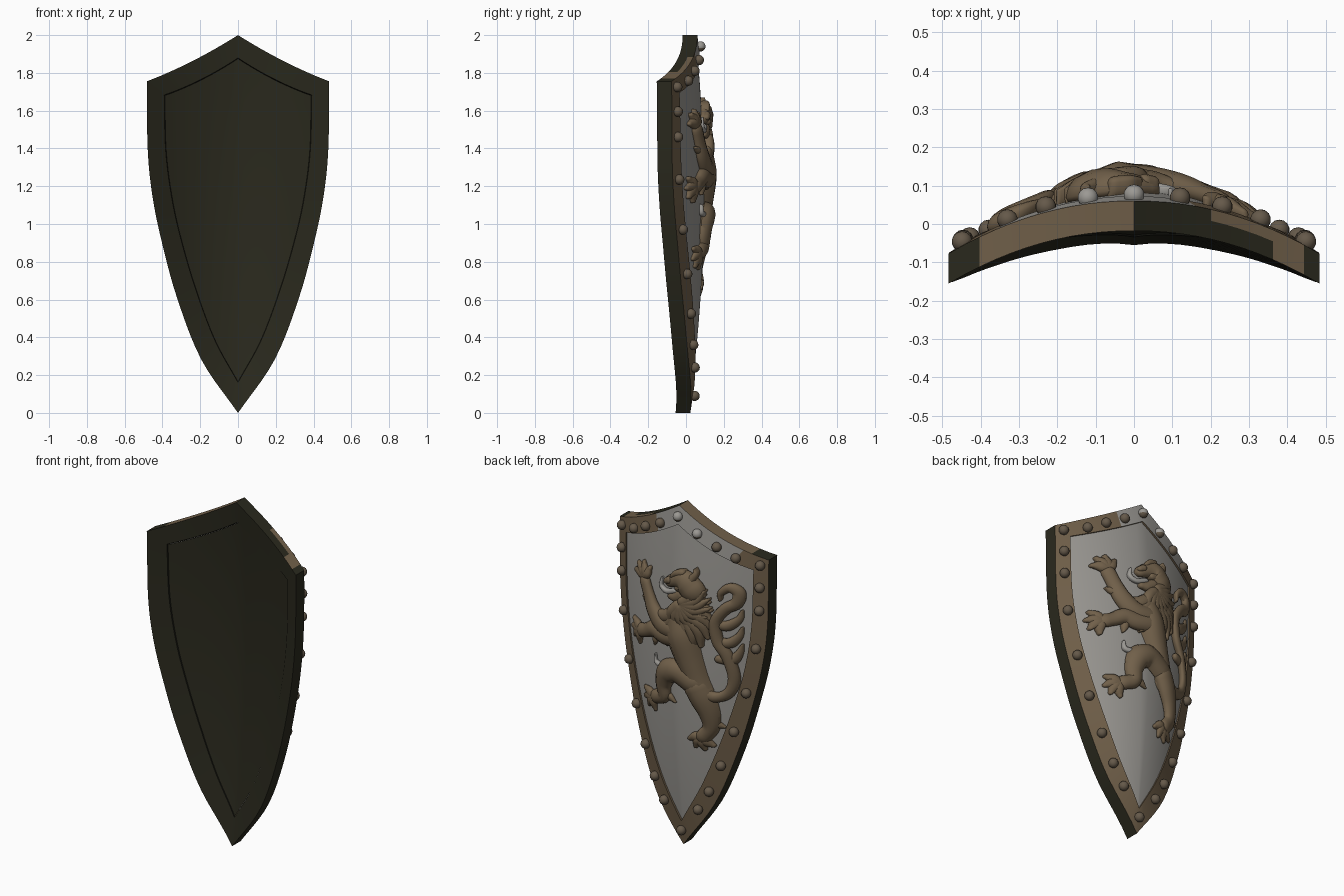
import bpy, bmesh, math

if "Cube" in bpy.data.objects:
    bpy.data.objects.remove(bpy.data.objects["Cube"])


def material(name, rgb):
    m = bpy.data.materials.new(name)
    m.diffuse_color = (*rgb, 1)
    m.use_nodes = True
    m.node_tree.nodes["Principled BSDF"].inputs["Base Color"].default_value = m.diffuse_color
    return m


DARK = material("dark olive", (0.023, 0.022, 0.0125))
GROOVE = material("groove black", (0.012, 0.012, 0.008))
BROWN = material("bronze brown", (0.165, 0.117, 0.068))
RIVET = material("rivet bronze", (0.13, 0.10, 0.068))
STEEL = material("grey steel", (0.33, 0.318, 0.295))


def front_y(x, z):
    """Front face of the bowed plate, tighter toward the tip, with a faint crease."""
    bow = 0.56 + 0.23 * (1.75 - z)
    return 0.027 - 0.062 * (z - 1.15) ** 2 - 0.06 * abs(x) - bow * x * x


def smooth_path(pts, steps):
    """Catmull-Rom samples through points of any dimension."""
    ext = [[2 * a - b for a, b in zip(pts[0], pts[1])], *pts,
           [2 * a - b for a, b in zip(pts[-1], pts[-2])]]
    out = []
    for i in range(len(pts) - 1):
        for k in range(steps):
            t = k / steps
            out.append([0.5 * (2 * b + (c - a) * t + (2 * a - 5 * b + 4 * c - d) * t * t
                               + (3 * b - a - 3 * c + d) * t ** 3)
                        for a, b, c, d in zip(*ext[i:i + 4])])
    return out + [list(pts[-1])]


def finish(name, bm, mats, angle=35):
    bmesh.ops.remove_doubles(bm, verts=bm.verts, dist=1e-5)
    bmesh.ops.recalc_face_normals(bm, faces=bm.faces)
    me = bpy.data.meshes.new(name)
    bm.to_mesh(me)
    bm.free()
    for m in mats:
        me.materials.append(m)
    ob = bpy.data.objects.new(name, me)
    bpy.context.collection.objects.link(ob)
    bpy.ops.object.select_all(action='DESELECT')
    ob.select_set(True)
    bpy.context.view_layer.objects.active = ob
    bpy.ops.object.shade_smooth_by_angle(angle=math.radians(angle))
    return ob


# Half outlines (half width, height) from tip to corner, with peak heights
OUTER = smooth_path([(0, 0), (.193, .28), (.323, .61), (.407, .92),
                     (.454, 1.155), (.478, 1.395), (.483, 1.755)], 5)
INNER = smooth_path([(0, .165), (.123, .39), (.227, .67), (.305, .94),
                     (.35, 1.15), (.38, 1.39), (.387, 1.68)], 5)
BACK = smooth_path([(0, .145), (.134, .39), (.246, .67), (.33, .94),
                    (.378, 1.15), (.407, 1.39), (.413, 1.695)], 5)
PEAK, PEAK_IN, PEAK_BACK = 2.0, 1.875, 1.892
COLS = 12


def spot(side, peak, j, u):
    """Point of the plate outline grid: row j, column u in -1..1."""
    w, z = side[j]
    zc = side[-1][1]
    t = ((z - side[0][1]) / (zc - side[0][1])) ** 2
    a = abs(u)
    return u * w, z + t * ((peak - zc) * (1 - a) - 0.06 * a * (1 - a))


def rim(side, peak):
    n = len(side)
    loop = [spot(side, peak, j, 1) for j in range(n)]
    loop += [spot(side, peak, n - 1, 1 - k / COLS) for k in range(1, 2 * COLS)]
    return loop + [spot(side, peak, j, -1) for j in range(n - 1, 0, -1)]


def lift(bm, pts, h):
    return [bm.verts.new((x, front_y(x, z) + h, z)) for x, z in pts]


def bridge(bm, a, b, rule=lambda c: 0):
    n = len(a)
    for i in range(n):
        f = bm.faces.new((a[i], a[(i + 1) % n], b[(i + 1) % n], b[i]))
        f.material_index = rule(f.calc_center_median())


# Frame: front border with groove, outer edge, back border and inner step
out_loop, in_loop, back_loop = rim(OUTER, PEAK), rim(INNER, PEAK_IN), rim(BACK, PEAK_BACK)
wide = [(x * 1.009, 1.05 + (z - 1.05) * 1.005) for x, z in in_loop]
bm = bmesh.new()
fg, fi, fo = lift(bm, in_loop, .010), lift(bm, wide, 0), lift(bm, out_loop, 0)
eo = lift(bm, out_loop, .048)
bo, bi, bg = lift(bm, out_loop, .078), lift(bm, back_loop, .08), lift(bm, back_loop, .06)


def edge_rule(right_start):
    """Bronze along the top edge, starting at the given x on the right half."""
    return lambda c: int(c.z > 1.75 + 0.15 * (0.45 - abs(c.x))
                         and (-.41 < c.x < 0 or right_start < c.x < .43))


bridge(bm, fg, fi, lambda c: 3)
bridge(bm, fi, fo)
bridge(bm, fo, eo, edge_rule(.36))
bridge(bm, eo, bo, edge_rule(.2))
bridge(bm, bo, bi, lambda c: 2 if c.z > 1.7 and -.32 < c.x < .14 else 1)
bridge(bm, bi, bg, lambda c: 1)
finish("frame", bm, [DARK, BROWN, STEEL, GROOVE])


# Panels: dark front sheet and steel back field
def panel(name, side, peak, h, mat):
    bm = bmesh.new()
    rows = [lift(bm, [spot(side, peak, j, k / COLS) for k in range(-COLS, COLS + 1)], h)
            for j in range(len(side))]
    for a, b in zip(rows, rows[1:]):
        for k in range(2 * COLS):
            bm.faces.new((a[k], a[k + 1], b[k + 1], b[k]))
    ob = finish(name, bm, [mat], 20)
    # Turn the open sheet to face outward
    if (ob.data.polygons[len(ob.data.polygons) // 2].normal.y > 0) != (h > .03):
        ob.data.flip_normals()


panel("front_panel", INNER, PEAK_IN, .004, DARK)
panel("back_field", BACK, PEAK_BACK, .068, STEEL)

# Rivets along the middle of the back border
mid = [((a[0] + b[0]) / 2, (a[1] + b[1]) / 2) for a, b in zip(OUTER, BACK)]
heights = [1.725, 1.595, 1.46, 1.235, .97, .735, .525, .36, .24]
spots = [(0, 1.94), (0, .09)]
for s in (1, -1):
    for z in heights:
        lo = max((p for p in mid if p[1] <= z), key=lambda p: p[1])
        hi = min((p for p in mid if p[1] > z), key=lambda p: p[1], default=lo)
        t = (z - lo[1]) / ((hi[1] - lo[1]) or 1)
        spots.append((s * (lo[0] + t * (hi[0] - lo[0])), z))
    spots += [(s * x, 1.93 - .52 * x) for x in (.12, .23, .33)]
bm = bmesh.new()
for x, z in spots:
    made = bmesh.ops.create_uvsphere(bm, u_segments=14, v_segments=10, radius=.027)
    bmesh.ops.translate(bm, verts=made['verts'], vec=(x, front_y(x, z) + .088, z))
    for f in {f for v in made['verts'] for f in v.link_faces}:
        f.material_index = 1 if z > 1.8 and -.2 < x < .05 and f.normal.z > -.2 else 0
finish("rivets", bm, [RIVET, STEEL])


# Relief beast: rounded strokes (x, z, radius) laid over the back field
def stroke(bm, pts, base, depth):
    s = smooth_path(pts, 5)

    def cap(p, q):
        d = math.hypot(p[0] - q[0], p[1] - q[1])
        return [[p[0] + (p[0] - q[0]) / d * p[2] * math.sin(a),
                 p[1] + (p[1] - q[1]) / d * p[2] * math.sin(a), p[2] * math.cos(a)]
                for a in (.5, 1.0, 1.5)]
    s = cap(s[0], s[1])[::-1] + s + cap(s[-1], s[-2])
    rings = []
    for i, (x, z, r) in enumerate(s):
        p, q = s[max(i - 1, 0)], s[min(i + 1, len(s) - 1)]
        dx, dz = q[0] - p[0], q[1] - p[1]
        d = math.hypot(dx, dz) or 1
        ring = []
        for k in range(12):
            a = k * math.tau / 12
            px, pz = x - dz / d * r * math.cos(a), z + dx / d * r * math.cos(a)
            sn = math.sin(a)
            h = base + (r * depth if sn > 0 else base + .01) * sn
            ring.append(bm.verts.new((px, front_y(px, pz) + .066 + h, pz)))
        rings.append(ring)
    for a, b in zip(rings, rings[1:]):
        bridge(bm, a, b)
    bm.faces.new(rings[0])
    bm.faces.new(rings[-1])


def relief(name, strokes, base=.016, mat=BROWN, depth=.8):
    bm = bmesh.new()
    for s in strokes:
        stroke(bm, s, base, depth)
    finish(name, bm, [mat], 60)


def ray(x, z, deg, r0, r1, w0, w1, bend=0):
    """Tapering stroke pointing outward from a centre."""
    a, b = math.radians(deg), math.radians(deg + bend)
    rm = (r0 + r1) / 2
    return [(x + r0 * math.cos(a), z + r0 * math.sin(a), w0),
            (x + rm * math.cos(a), z + rm * math.sin(a), (w0 * 1.6 + w1) / 2),
            (x + r1 * math.cos(b), z + r1 * math.sin(b), w1)]


def paw(x, z, deg):
    return [ray(x, z, deg + o, .0, .072, .028, .013, -9) for o in (-62, -20, 20, 62)]


relief("torso", [[(-.01, 1.36, .07), (-.04, 1.26, .09), (-.085, 1.13, .076),
                  (-.12, 1.03, .068), (-.145, .95, .072)]], .002)
relief("upper_foreleg", [[(-.02, 1.29, .06), (.08, 1.30, .057), (.15, 1.36, .05),
                          (.19, 1.43, .04), (.225, 1.50, .038)],
                         *paw(.235, 1.525, 75), ray(.17, 1.38, 20, .02, .07, .02, .007)])
relief("lower_foreleg", [[(-.02, 1.25, .06), (.07, 1.24, .052), (.14, 1.25, .047),
                          (.2, 1.22, .039), (.25, 1.2, .04)],
                         *paw(.265, 1.195, -15), ray(.13, 1.23, -80, .02, .07, .02, .007)])
relief("raised_hind_leg", [[(-.12, 1.0, .068), (-.02, 1.05, .068), (.05, 1.025, .068),
                            (.08, .95, .053), (.08, .88, .043), (.14, .85, .04)],
                           *paw(.165, .84, -30), ray(.06, .9, 215, .0, .07, .02, .006)], .01)
relief("standing_hind_leg", [[(-.13, .98, .07), (-.165, .91, .068), (-.195, .83, .055),
                              (-.2, .75, .043), (-.16, .69, .042)],
                             *paw(-.15, .685, -70), ray(-.2, .78, 200, .0, .07, .022, .007)], .01)
relief("knee_spur", [[(.1, 1.05, .016), (.135, 1.06, .012), (.14, 1.1, .005)]], mat=STEEL)

# Mane: two layers of curved locks around the neck
relief("mane_outer_locks", [ray(-.05, 1.42, d, .05, .155 + .09 * max(0, -math.sin(math.radians(d))),
                                .040, .011, 14) for d in range(125, 330, 17)], .022)
relief("mane_inner_locks", [ray(-.05, 1.46, d, .02, .15, .034, .009, -14)
                            for d in range(140, 330, 19)], .036)

# Head: skull, muzzle, jaw, brow, ear and tongue
relief("head", [[(-.11, 1.54, .07), (-.06, 1.585, .066), (-.01, 1.58, .045), (.035, 1.56, .032)],
                [(-.05, 1.5, .04), (-.01, 1.48, .03), (.03, 1.475, .018)]], .016)
relief("face_details", [[(-.05, 1.635, .02), (-.015, 1.625, .018), (.01, 1.605, .012)],
                        [(.03, 1.575, .02), (.05, 1.565, .016)],
                        [(-.1, 1.6, .024), (-.125, 1.64, .016), (-.12, 1.665, .006)],
                        [(-.05, 1.55, .026), (-.03, 1.545, .02)]], .035)
relief("tongue", [[(.0, 1.515, .014), (.06, 1.495, .014), (.1, 1.515, .012),
                   (.095, 1.56, .006)]], .016, STEEL)

# Tail: double curve with a hooked end and side tufts
relief("tail", [[(-.15, .96, .034), (-.23, .935, .03), (-.3, .97, .029), (-.325, 1.06, .028),
                 (-.295, 1.18, .028), (-.245, 1.27, .029), (-.235, 1.38, .03),
                 (-.285, 1.46, .031), (-.34, 1.5, .033), (-.35, 1.56, .03),
                 (-.305, 1.585, .026), (-.26, 1.55, .018), (-.255, 1.51, .008)]], .022)
relief("tail_tufts", [[(-.25, 1.3 - d, .024), (-.3 - d * .1, 1.3 - d, .03),
                       (-.345, 1.34 - d, .021), (-.36, 1.39 - d, .007)]
                      for d in (-.06, .04, .14)], .012)
